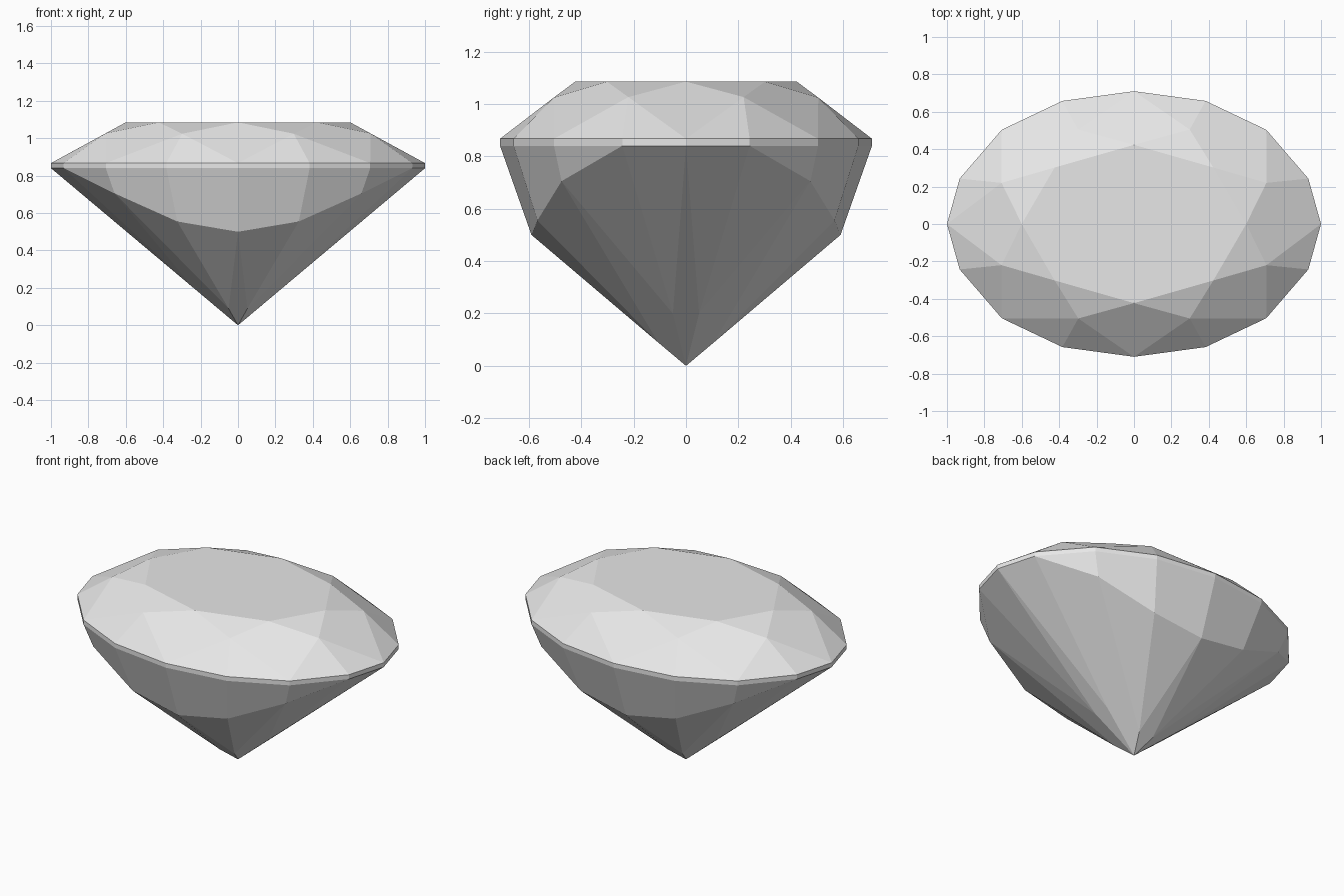
import bpy
import bmesh

cube = bpy.data.objects.get("Cube")
if cube:
    bpy.data.objects.remove(cube, do_unlink=True)

mat = bpy.data.materials.new("pale_grey")
mat.use_nodes = True
grey = (0.8, 0.8, 0.8, 1)
mat.diffuse_color = grey
mat.node_tree.nodes["Principled BSDF"].inputs["Base Color"].default_value = grey

bm = bmesh.new()


def ring(quarter):
    """Mirror one quarter of an outline, running from +x to +y, into a closed ring."""
    half = quarter + [(-x, y, z) for x, y, z in reversed(quarter) if x > 0]
    full = half + [(x, -y, z) for x, y, z in reversed(half) if y > 0]
    return [bm.verts.new(p) for p in full]


outline = [(1, 0), (0.932, 0.243), (0.707, 0.504), (0.383, 0.658), (0, 0.71)]
table = ring([(0.6, 0, 1.085), (0.424, 0.302, 1.085), (0, 0.423, 1.085)])
star = ring([(0.708, 0.22, 1.026), (0.298, 0.505, 1.024)])
girdle_top = ring([(x, y, 0.867) for x, y in outline])
girdle_low = ring([(x, y, 0.84) for x, y in outline])
# Lower edge of the steep band, which meets the girdle at both ends
belly = ring([(1, 0, 0.84), (0.932, 0.243, 0.84), (0.66, 0.475, 0.705),
              (0.325, 0.567, 0.555), (0, 0.59, 0.5)])
tip_ring = ring([(0.238, 0.05, 0.2), (0.05, 0.106, 0.089)])
tip = bm.verts.new((0, 0, 0))

# Crown, pavilion and tip: eight repeats of the brilliant cut
bm.faces.new(table)
for i in range(8):
    main, half, after = 2 * i, 2 * i + 1, (2 * i + 2) % 16
    j = (i + 1) % 8
    bm.faces.new((table[i], star[i], table[j]))
    bm.faces.new((table[i], star[i - 1], girdle_top[main], star[i]))
    bm.faces.new((star[i], girdle_top[main], girdle_top[half]))
    bm.faces.new((star[i], girdle_top[half], girdle_top[after]))
    bm.faces.new((belly[main], tip_ring[i], belly[half]))
    bm.faces.new((belly[half], tip_ring[i], belly[after]))
    bm.faces.new((belly[main], tip_ring[i - 1], tip, tip_ring[i]))

# Girdle and the steep band under it
for upper, lower in ((girdle_top, girdle_low), (girdle_low, belly)):
    for i in range(16):
        k = (i + 1) % 16
        bm.faces.new((upper[i], lower[i], lower[k], upper[k]))

bmesh.ops.remove_doubles(bm, verts=bm.verts[:], dist=0.0005)
bmesh.ops.dissolve_degenerate(bm, edges=bm.edges[:], dist=0.0005)
bmesh.ops.recalc_face_normals(bm, faces=bm.faces[:])

mesh = bpy.data.meshes.new("oval_cut_gem")
bm.to_mesh(mesh)
bm.free()
mesh.materials.append(mat)
gem = bpy.data.objects.new("oval_cut_gem", mesh)
bpy.context.scene.collection.objects.link(gem)
